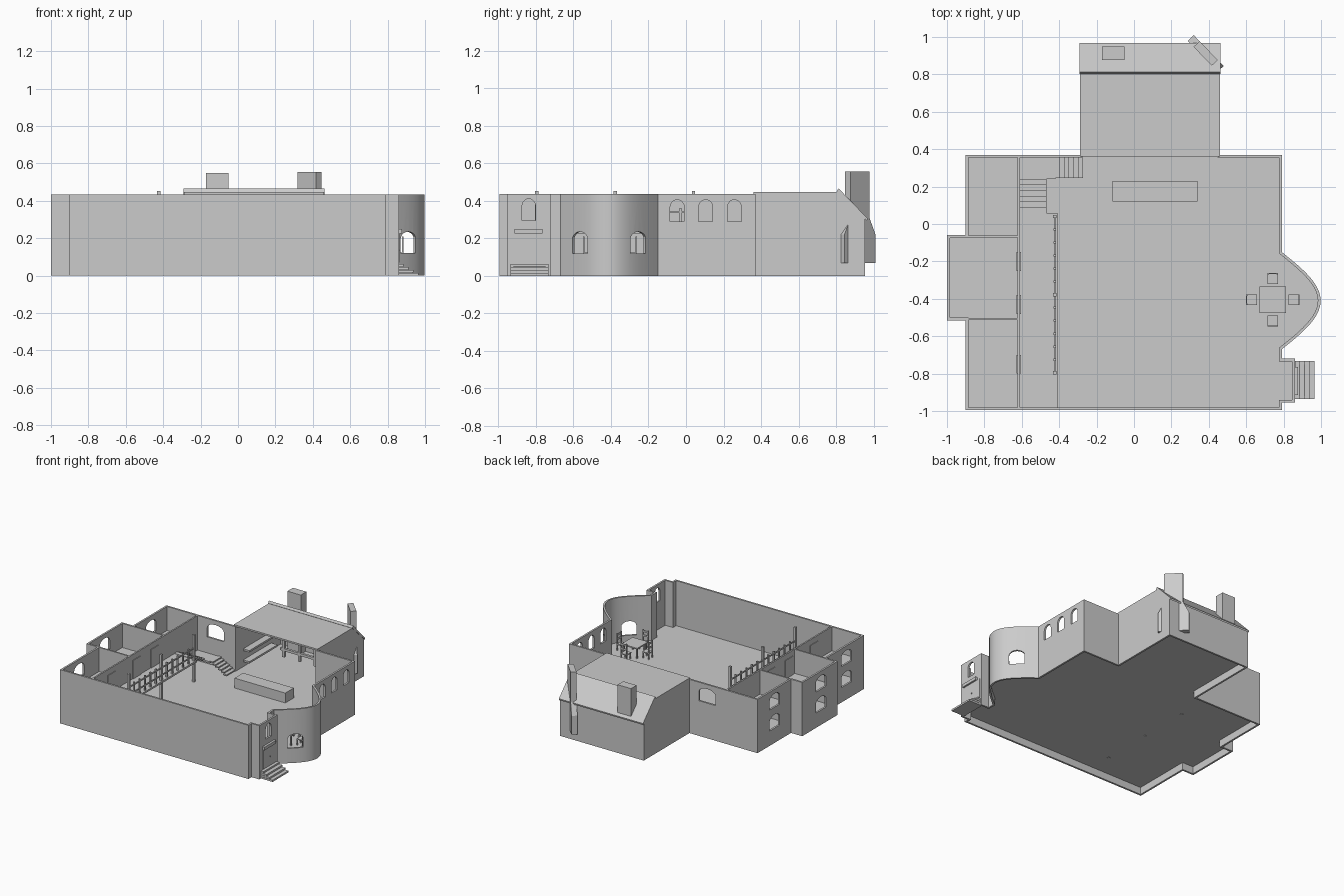
import bpy, bmesh, math
from mathutils import Vector, Matrix

if "Cube" in bpy.data.objects:
    bpy.data.objects.remove(bpy.data.objects["Cube"])

H, T, FLOOR, UPPER = 0.435, 0.015, 0.07, 0.24


def finish(name, bm):
    bmesh.ops.recalc_face_normals(bm, faces=bm.faces)
    me = bpy.data.meshes.new(name)
    bm.to_mesh(me)
    bm.free()
    ob = bpy.data.objects.new(name, me)
    bpy.context.collection.objects.link(ob)
    return ob


def add_prism(bm, pts, vec):
    a = [bm.verts.new(p) for p in pts]
    b = [bm.verts.new(Vector(p) + Vector(vec)) for p in pts]
    n = len(a)
    bm.faces.new(a)
    bm.faces.new(b[::-1])
    for i in range(n):
        bm.faces.new((a[i], b[i], b[(i + 1) % n], a[(i + 1) % n]))


def prism(name, pts, vec):
    bm = bmesh.new()
    add_prism(bm, pts, vec)
    return finish(name, bm)


def add_box(bm, x0, x1, y0, y1, z0, z1):
    add_prism(bm, [(x0, y0, z0), (x1, y0, z0), (x1, y1, z0), (x0, y1, z0)], (0, 0, z1 - z0))


def boxes(name, items):
    bm = bmesh.new()
    for b in items:
        add_box(bm, *b)
    return finish(name, bm)


def inset(path, d):
    """Move a closed counter-clockwise outline inward by d."""
    out, n = [], len(path)
    for i in range(n):
        p, c, q = (Vector(path[(i + k) % n]) for k in (-1, 0, 1))
        e, f = (c - p).normalized(), (q - c).normalized()
        n1, n2 = Vector((-e.y, e.x)), Vector((-f.y, f.x))
        out.append(c + (n1 + n2) * d / (1 + n1.dot(n2)))
    return out


def cut(ob, cutter):
    m = ob.modifiers.new("openings", 'BOOLEAN')
    m.operation, m.solver, m.object = 'DIFFERENCE', 'EXACT', cutter
    bpy.context.view_layer.objects.active = ob
    bpy.ops.object.modifier_apply(modifier=m.name)


# Building outline: left rooms, front, porch, curved bay, right wall, kitchen wing
bay = []
for i in range(21):
    u = -1 + i / 10
    bay.append((0.79 + 0.208 * math.cos(math.pi * u / 2), -0.41 + 0.26 * u))
outline = [(-0.29, 0.37), (-0.9, 0.37), (-0.9, -0.06), (-1, -0.06), (-1, -0.515), (-0.9, -0.515),
           (-0.9, -0.995), (0.79, -0.995), (0.79, -0.955), (0.86, -0.955), (0.86, -0.72),
           (0.79, -0.72)] + bay + [(0.79, 0.37), (0.46, 0.37), (0.46, 0.955), (-0.29, 0.955)]
inner = inset(outline, T)

# Outer walls, open where the kitchen wing joins
ring = [(p[0], p[1], 0) for p in outline[:-2]] + [(p[0], p[1], 0) for p in inner[:-2]][::-1]
bm = bmesh.new()
k = len(outline) - 2
low = [bm.verts.new(p) for p in ring]
top = [bm.verts.new((p[0], p[1], H)) for p in ring]
for i in range(2 * k):
    j = (i + 1) % (2 * k)
    bm.faces.new((low[i], low[j], top[j], top[i]))
for i in range(k - 1):
    a, b = 2 * k - 1 - i, 2 * k - 2 - i
    bm.faces.new((top[i], top[i + 1], top[b], top[a]))
    bm.faces.new((low[i], low[a], low[b], low[i + 1]))
walls = finish("outer_walls", bm)

# Arched window openings: centre x, y, wall direction angle, width, sill, height
windows = [(0.79, y, 90, 0.075, 0.29, 0.115) for y in (-0.047, 0.105, 0.258)]
windows += [(0.86, -0.838, 90, 0.072, 0.295, 0.115)]
windows += [(0.915, -0.57, 45, 0.115, 0.12, 0.115), (0.915, -0.25, 135, 0.115, 0.12, 0.115)]
windows += [(-0.45, 0.37, 0, 0.15, 0.285, 0.115)]
for x, y in ((-0.9, 0.15), (-1, -0.3), (-0.9, -0.77)):
    windows += [(x, y, 90, 0.13, z, 0.11) for z in (0.12, 0.29)]
bm = bmesh.new()
for x, y, ang, w, z, h in windows:
    d = Vector((math.cos(math.radians(ang)), math.sin(math.radians(ang)), 0))
    nrm = Vector((-d.y, d.x, 0)) * 0.05
    prof = [(-w / 2, 0), (w / 2, 0)]
    prof += [(w / 2 * math.cos(math.pi * i / 10), h - 0.04 + 0.04 * math.sin(math.pi * i / 10))
             for i in range(11)]
    add_prism(bm, [Vector((x, y, z)) + d * s - nrm + Vector((0, 0, v)) for s, v in prof], nrm * 2)
cutter = finish("window_cutter", bm)
cut(walls, cutter)
bpy.data.objects.remove(cutter)
for o in bpy.context.selected_objects:
    o.select_set(False)
walls.select_set(True)
bpy.context.view_layer.objects.active = walls
bpy.ops.object.shade_smooth_by_angle(angle=math.radians(20))

# Ground floor slab
prism("ground_floor", [(p[0], p[1], 0.058) for p in inset(outline, T * 0.6)], (0, 0, 0.012))

# Kitchen wing walls and roof
gable = [(0.36, 0), (0.955, 0), (0.955, 0.305), (0.82, H), (0.36, H)]
for side, x in (("left", -0.29), ("right", 0.46 - T)):
    prism("kitchen_wall_" + side, [(x, y, z) for y, z in gable], (T, 0, 0))
boxes("kitchen_back_wall", [(-0.29, 0.46, 0.955 - T, 0.955, 0, 0.31)])
boxes("kitchen_flat_roof", [(-0.29, 0.46, 0.36, 0.825, H - 0.002, 0.446)])
slope = [(0.803, 0.448), (0.965, 0.293), (0.968, 0.306), (0.813, 0.466)]
prism("kitchen_sloped_roof", [(-0.292, y, z) for y, z in slope], (0.755, 0, 0))

# Chimneys: a straight one and a diagonal corner fireplace
boxes("straight_chimney", [(-0.172, -0.052, 0.878, 0.95, FLOOR, 0.55)])
prof = [(-0.115, 0.068), (0.115, 0.068), (0.115, 0.22), (0.07, 0.31), (0.07, 0.555),
        (-0.07, 0.555), (-0.07, 0.31), (-0.115, 0.22)]
fire = prism("corner_fireplace", [(s, -0.022, z) for s, z in prof], (0, 0.044, 0))
fire.matrix_world = Matrix.Translation((0.383, 0.912, 0)) @ Matrix.Rotation(math.radians(-46), 4, 'Z')

# Kitchen shelves, hanging beam and the long counter
boxes("kitchen_shelves", [(-0.28, -0.22, 0.46, 0.82, z, z + 0.015) for z in (0.11, 0.2)])
boxes("hanging_beam", [(0.1, 0.44, 0.395, 0.415, 0.33, 0.35)]
      + [(x, x + 0.02, 0.395, 0.415, 0.28, 0.435) for x in (0.12, 0.26, 0.4)])
boxes("long_counter", [(-0.115, 0.34, 0.12, 0.23, FLOOR, 0.15)])

# Left rooms: partition walls and upper floors
boxes("room_partitions", [(-0.622, -0.61, -0.985, 0.36, 0.06, H),
                          (-0.99, -0.62, -0.073, -0.061, 0.06, H),
                          (-0.99, -0.62, -0.514, -0.502, 0.06, H)])
boxes("upper_room_floors", [(-0.892, -0.615, -0.985, 0.36, UPPER - 0.015, UPPER),
                            (-0.992, -0.89, -0.51, -0.065, UPPER - 0.015, UPPER)])
boxes("room_doors", [(-0.627, -0.605, y - 0.05, y + 0.05, z, z + 0.15)
                     for y in (-0.75, -0.43, -0.2) for z in (FLOOR, UPPER)])

# Balcony with posts and railing
boxes("balcony", [(-0.615, -0.408, -0.985, 0.06, UPPER - 0.015, UPPER)])
boxes("balcony_posts", [(-0.433, -0.415, y - 0.009, y + 0.009, 0.055, 0.452)
                        for y in (-0.795, -0.378, 0.04)])
boxes("balcony_railing", [(-0.428, -0.42, -0.795, 0.04, z, z + 0.01) for z in (0.275, 0.335)]
      + [(-0.43, -0.418, y - 0.006, y + 0.006, UPPER, 0.36)
         for y in [-0.795 + 0.0696 * i for i in range(1, 12)]])

# Corner staircase: lower flight, landing, upper flight
steps = [(-0.61, -0.42, 0.24, 0.36, 0.142, 0.155)]
for i in range(6):
    z = FLOOR + 0.085 * (i + 0.5) / 6
    steps.append((-0.272 - 0.025 * (i + 1) - 0.004, -0.272 - 0.025 * i, 0.245, 0.36, z, z + 0.01))
for i in range(6):
    z = 0.155 + 0.085 * (i + 0.5) / 6
    steps.append((-0.61, -0.468, 0.24 - 0.03 * (i + 1) - 0.004, 0.24 - 0.03 * i, z, z + 0.01))
boxes("corner_stairs", steps)

# Front entrance: door, knob, canopy and outside steps
boxes("front_door", [(0.85, 0.864, -0.91, -0.735, FLOOR, 0.225)])
boxes("door_knob", [(0.862, 0.87, -0.827, -0.82, 0.135, 0.142)])
boxes("door_canopy", [(0.855, 0.878, -0.915, -0.765, 0.225, 0.25)])
boxes("entrance_steps", [(0.855, 0.965 - 0.027 * i, -0.935, -0.732, 0.016 * i, 0.016 * (i + 1) - 0.002)
                         for i in range(4)])
prism("entrance_stringer", [(0.855, -0.92, 0), (0.96, -0.92, 0), (0.87, -0.92, 0.058),
                            (0.855, -0.92, 0.058)], (0, 0.17, 0))

# Dining table and four chairs in the bay
legs = [(sx, sy) for sx in (-1, 1) for sy in (-1, 1)]
cx, cy = 0.742, -0.405
boxes("dining_table", [(cx - 0.07, cx + 0.07, cy - 0.07, cy + 0.07, 0.15, 0.16)]
      + [(cx + sx * 0.058 - 0.005, cx + sx * 0.058 + 0.005, cy + sy * 0.058 - 0.005,
          cy + sy * 0.058 + 0.005, FLOOR, 0.15) for sx, sy in legs])
for i in range(4):
    parts = [(-0.027, 0.027, -0.03, 0.027, 0.115, 0.123)]
    parts += [(sx * 0.023 - 0.004, sx * 0.023 + 0.004, sy * 0.025 - 0.004, sy * 0.025 + 0.004,
               FLOOR, 0.21 if sy > 0 else 0.115) for sx, sy in legs]
    parts += [(-0.023, 0.023, 0.022, 0.028, z, z + 0.014) for z in (0.155, 0.19)]
    chair = boxes("dining_chair_%d" % (i + 1), parts)
    chair.matrix_world = (Matrix.Translation((cx, cy, 0)) @ Matrix.Rotation(math.pi / 2 * i, 4, 'Z')
                          @ Matrix.Translation((0, 0.115, 0)))
